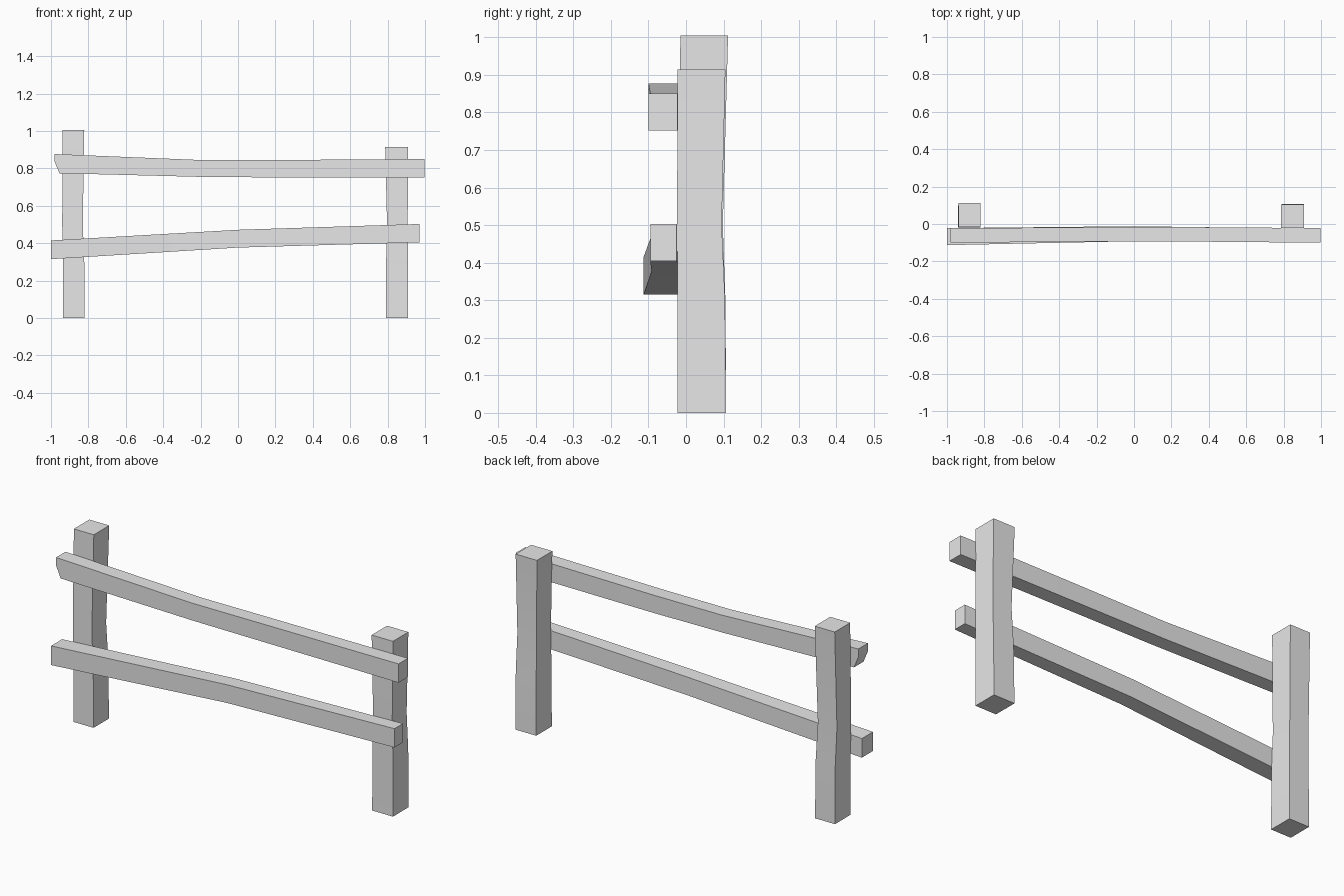
import bpy
import bmesh
from mathutils import Vector

cube = bpy.data.objects.get("Cube")
if cube:
    bpy.data.objects.remove(cube, do_unlink=True)

# Single grey finish
grey = bpy.data.materials.new("plain_grey")
grey.use_nodes = True
grey.diffuse_color = (0.8, 0.8, 0.8, 1)
grey.node_tree.nodes["Principled BSDF"].inputs["Base Color"].default_value = (0.8, 0.8, 0.8, 1)


def beam(name, sections, place, trim=None):
    """Loft a four-sided beam through sections (position, u0, u1, v0, v1)."""
    bm = bmesh.new()
    rings = []
    for t, u0, u1, v0, v1 in sections:
        corners = ((u0, v0), (u1, v0), (u1, v1), (u0, v1))
        rings.append([bm.verts.new(place(t, u, v)) for u, v in corners])
    for a, b in zip(rings, rings[1:]):
        for i in range(4):
            j = (i + 1) % 4
            bm.faces.new((a[i], a[j], b[j], b[i]))
    bm.faces.new(rings[0][::-1])
    bm.faces.new(rings[-1])
    if trim:
        # Chop one end at a slant and close the cut
        geom = bm.verts[:] + bm.edges[:] + bm.faces[:]
        cut = bmesh.ops.bisect_plane(bm, geom=geom, plane_co=Vector(trim[0]),
                                     plane_no=Vector(trim[1]), clear_outer=True)
        edges = [e for e in cut["geom_cut"] if isinstance(e, bmesh.types.BMEdge)]
        bmesh.ops.holes_fill(bm, edges=edges, sides=0)
    bmesh.ops.recalc_face_normals(bm, faces=bm.faces[:])
    mesh = bpy.data.meshes.new(name)
    bm.to_mesh(mesh)
    bm.free()
    mesh.materials.append(grey)
    obj = bpy.data.objects.new(name, mesh)
    bpy.context.collection.objects.link(obj)
    bpy.ops.object.select_all(action="DESELECT")
    obj.select_set(True)
    bpy.context.view_layer.objects.active = obj
    bpy.ops.object.shade_smooth_by_angle()
    return obj


def upright(t, u, v):
    return (u, v, t)


def lengthwise(t, u, v):
    return (t, u, v)


# Posts: height, x range, y range
beam("right_post", [(0, -0.935, -0.82, -0.02, 0.107),
                    (0.3, -0.935, -0.822, -0.02, 0.105),
                    (0.5, -0.94, -0.83, -0.02, 0.098),
                    (1.005, -0.937, -0.822, -0.015, 0.112)], upright)
beam("left_post", [(0, 0.79, 0.91, -0.022, 0.107),
                   (0.3, 0.792, 0.91, -0.022, 0.104),
                   (0.5, 0.797, 0.907, -0.024, 0.095),
                   (0.915, 0.787, 0.91, -0.022, 0.105)], upright)

# Rails: x position, y range, z range
beam("upper_rail", [(-0.98, -0.1, -0.022, 0.775, 0.877),
                    (-0.2, -0.094, -0.018, 0.755, 0.845),
                    (0.2, -0.093, -0.016, 0.752, 0.845),
                    (0.997, -0.1, -0.022, 0.752, 0.85)], lengthwise,
     trim=((-0.98, 0, 0.835), (-0.06, 0, -0.025)))
beam("lower_rail", [(-1, -0.113, -0.022, 0.315, 0.415),
                    (0, -0.092, -0.012, 0.377, 0.472),
                    (0.97, -0.095, -0.025, 0.405, 0.503)], lengthwise)
